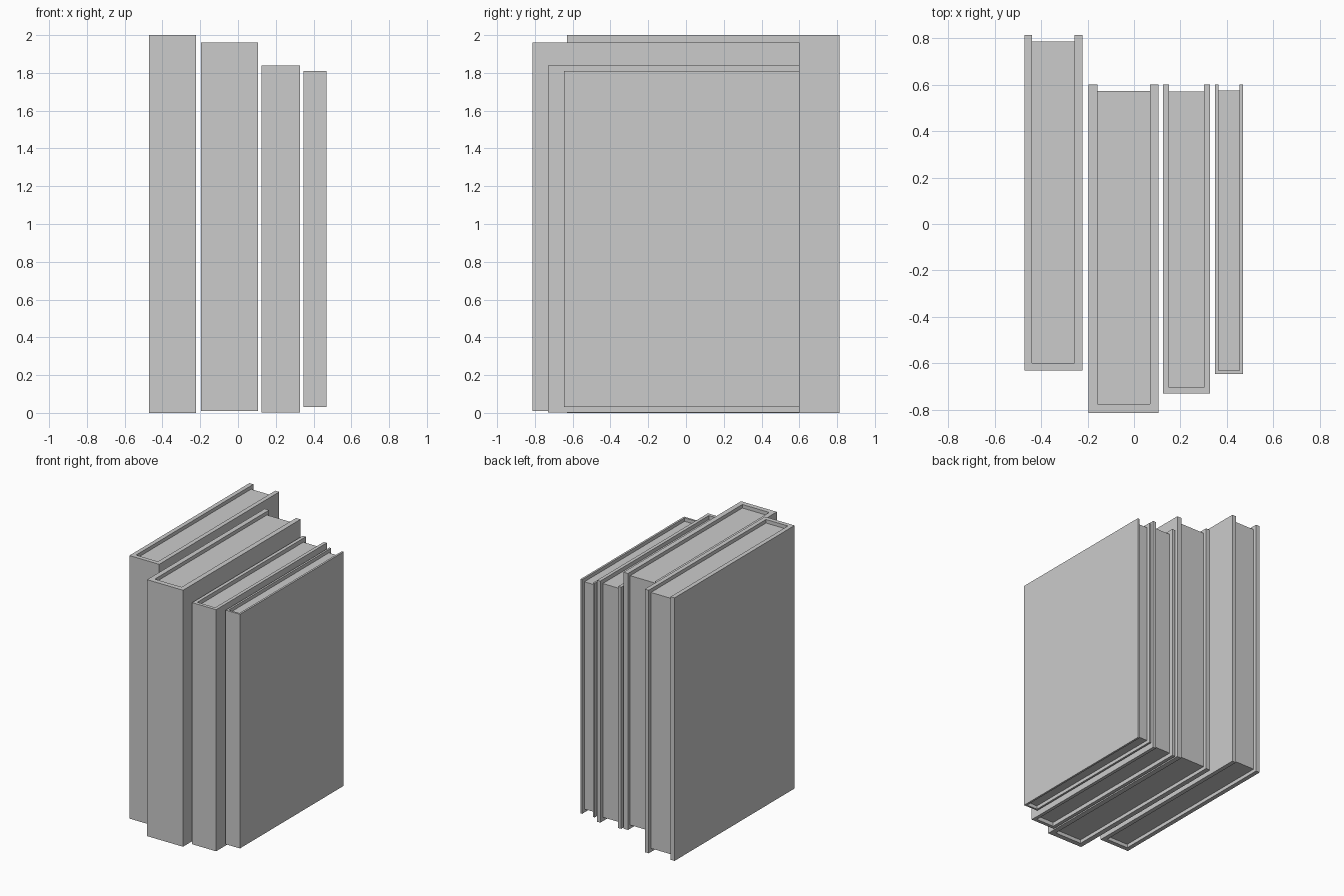
import bpy, bmesh

if "Cube" in bpy.data.objects:
    bpy.data.objects.remove(bpy.data.objects["Cube"])


def prism(name, outline, z0, z1):
    """Extrude a closed xy outline (counter-clockwise) from z0 to z1."""
    bm = bmesh.new()
    face = bm.faces.new([bm.verts.new((x, y, z0)) for x, y in outline])
    top = bmesh.ops.extrude_face_region(bm, geom=[face])["geom"]
    verts = [v for v in top if isinstance(v, bmesh.types.BMVert)]
    bmesh.ops.translate(bm, verts=verts, vec=(0, 0, z1 - z0))
    bmesh.ops.recalc_face_normals(bm, faces=bm.faces)
    mesh = bpy.data.meshes.new(name)
    bm.to_mesh(mesh)
    bm.free()
    obj = bpy.data.objects.new(name, mesh)
    bpy.context.collection.objects.link(obj)
    return obj


def book(i, x0, x1, y0, y1, z0, z1, board, inset):
    # Hard cover: spine and two boards as one U-shaped section
    a, b, c = x0 + board, x1 - board, y0 + board
    prism(f"book_{i}_cover", [(x0, y0), (x1, y0), (x1, y1), (b, y1),
                              (b, c), (a, c), (a, y1), (x0, y1)], z0, z1)
    # Page block, set back from the cover edges
    p = y1 - inset
    prism(f"book_{i}_pages", [(a, c), (b, c), (b, p), (a, p)],
          z0 + inset, z1 - inset)


# x range, y range, z range, board thickness, page inset
BOOKS = [
    (-0.472, -0.222, -0.63, 0.812, 0.0, 2.0, 0.033, 0.027),
    (-0.196, 0.106, -0.812, 0.60, 0.01, 1.96, 0.038, 0.027),
    (0.125, 0.327, -0.73, 0.60, 0.003, 1.84, 0.026, 0.03),
    (0.348, 0.468, -0.645, 0.60, 0.03, 1.81, 0.015, 0.026),
]
for i, dims in enumerate(BOOKS, 1):
    book(i, *dims)
